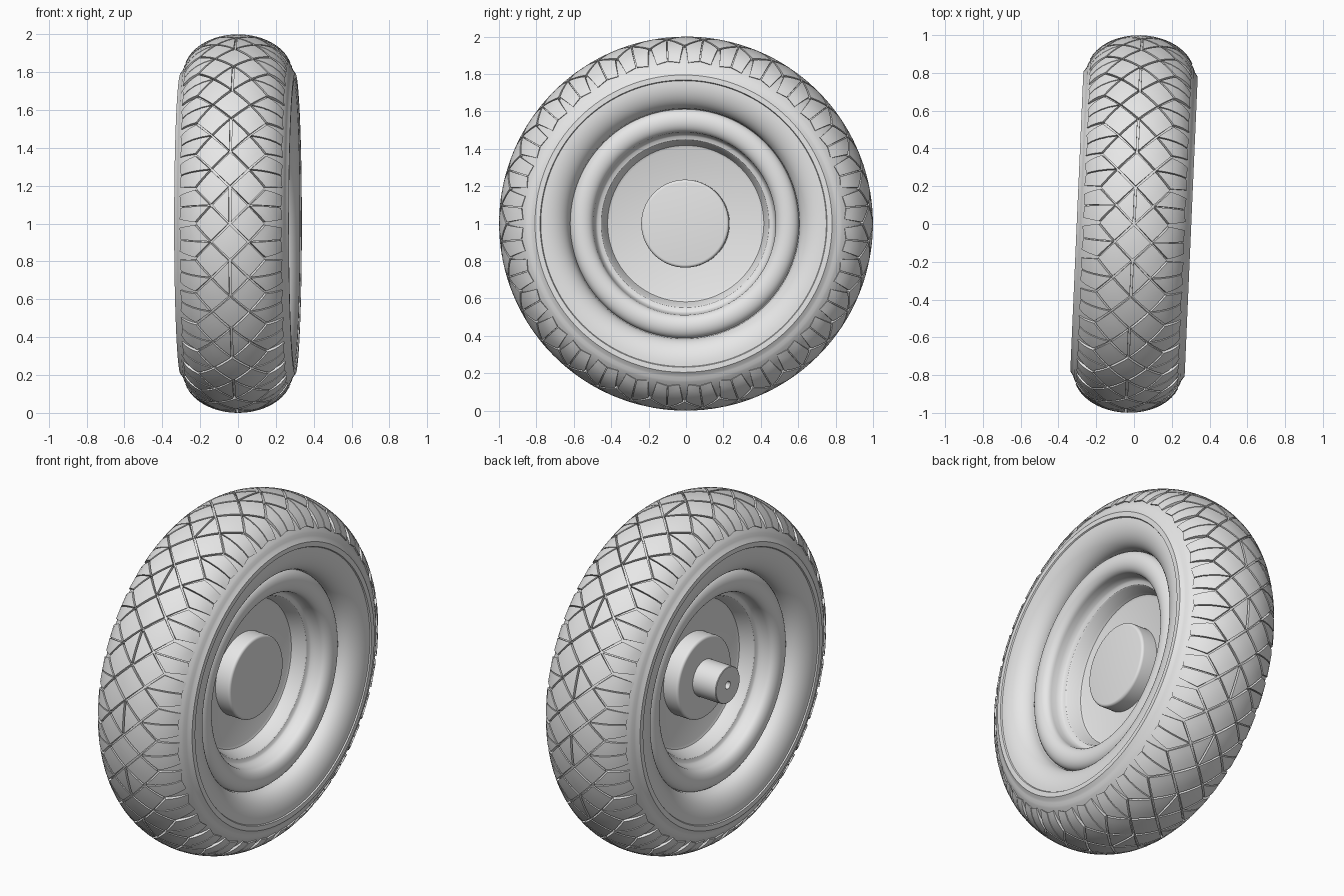
import bpy, bmesh, math
from mathutils import Matrix, Vector

if "Cube" in bpy.data.objects:
    bpy.data.objects.remove(bpy.data.objects["Cube"], do_unlink=True)

grey = bpy.data.materials.new("plain grey")
grey.use_nodes = True
grey.diffuse_color = (0.8, 0.8, 0.8, 1)
grey.node_tree.nodes["Principled BSDF"].inputs["Base Color"].default_value = (0.8, 0.8, 0.8, 1)

# The wheel's axle runs along x, turned slightly about z
PLACE = Matrix.Translation((0, 0, 1)) @ Matrix.Rotation(math.radians(-2.5), 4, 'Z')


def finish(name, bm, fix_normals=True, angle=32):
    if fix_normals:
        bmesh.ops.recalc_face_normals(bm, faces=bm.faces)
    bm.transform(PLACE)
    mesh = bpy.data.meshes.new(name)
    bm.to_mesh(mesh)
    bm.free()
    mesh.materials.append(grey)
    ob = bpy.data.objects.new(name, mesh)
    bpy.context.collection.objects.link(ob)
    bpy.ops.object.select_all(action='DESELECT')
    ob.select_set(True)
    bpy.context.view_layer.objects.active = ob
    bpy.ops.object.shade_smooth_by_angle(angle=math.radians(angle))
    return ob


def polar(r, x, a):
    return Vector((x, -r * math.cos(a), r * math.sin(a)))


def revolve(name, profile, steps=128):
    """Spin (radius, x) points around the axle."""
    bm = bmesh.new()
    verts = [bm.verts.new(polar(r, x, 0)) for r, x in profile]
    edges = [bm.edges.new(pair) for pair in zip(verts, verts[1:])]
    bmesh.ops.spin(bm, geom=verts + edges, cent=(0, 0, 0), axis=(1, 0, 0),
                   angle=math.tau, steps=steps, use_merge=True)
    bmesh.ops.remove_doubles(bm, verts=bm.verts, dist=1e-5)
    return finish(name, bm)


def arc(cr, cx, ar, ax, start, end, n):
    angles = [math.radians(start + (end - start) * i / n) for i in range(n + 1)]
    return [(cr + ar * math.cos(a), cx + ax * math.sin(a)) for a in angles]


def mirrored(half):
    return half + [(r, -x) for r, x in reversed(half)]


def crown(t, lift=0.0):
    """Point on the rounded tyre section; t = 0 is the middle of the tread."""
    return 0.8 + (0.2 + lift) * math.cos(t), (0.285 + lift) * math.sin(t)


# Tyre body: sunken under the tread, then stepped bead ring and rounded inner wall
END = 1.38
body = []
for i in range(25):
    t = END * i / 24
    body.append(crown(t, -0.02 * (1 - (t / END) ** 4)))
bead = [(0.822, 0.285), (0.812, 0.29), (0.795, 0.303), (0.768, 0.303), (0.764, 0.296)]
inner_wall = arc(0.755, 0.19, 0.14, 0.106, 90, 180, 12)
half = body + bead + inner_wall + [(0.6, 0.15)]
revolve("tyre_body", [(r, -x) for r, x in reversed(half)] + half[1:])

# Rim: rolled lip, stepped dish and flat web on both sides
lip = arc(0.55, 0.18, 0.062, 0.045, 0, 180, 14)
dish = [(0.485, 0.15), (0.476, 0.125), (0.468, 0.118), (0.45, 0.113), (0.443, 0.105),
        (0.425, 0.05), (0.418, 0.036), (0.405, 0.03), (0, 0.03)]
revolve("rim", mirrored([(0.61, 0.1)] + lip + dish))

# Hub with softened edges
hub = [(0.235, 0)] + arc(0.22, 0.11, 0.015, 0.015, 0, 90, 5) + [(0, 0.125)]
revolve("hub", mirrored(hub), 96)

# Axle stub on the right side, with a small centre hole
revolve("axle_stub", [(0.105, -0.12), (0.105, -0.277), (0.102, -0.28), (0.022, -0.28),
                      (0.022, -0.2), (0, -0.2)], 48)

# Tread blocks laid on the crown
ROWS = 32
PITCH = math.tau / ROWS
H = PITCH / 2
T = 0.36
GAP_T, GAP_A = 0.03, 0.016
tread = bmesh.new()


def block(corners, n=4):
    """Raised patch over four (t, angle) corners, with side walls."""
    area = sum(p[0] * q[1] - q[0] * p[1] for p, q in zip(corners, corners[1:] + corners[:1]))
    if area < 0:
        corners = corners[::-1]
    a, b, c, d = (Vector(p) for p in corners)
    flat = [[a.lerp(b, i / n).lerp(d.lerp(c, i / n), j / n) for j in range(n + 1)]
            for i in range(n + 1)]

    def vert(p, lift):
        return tread.verts.new(polar(*crown(p.x, lift), p.y))

    top = [[vert(p, 0) for p in row] for row in flat]
    for i in range(n):
        for j in range(n):
            tread.faces.new((top[i][j], top[i][j + 1], top[i + 1][j + 1], top[i + 1][j]))
    loop = ([(i, 0) for i in range(n)] + [(n, j) for j in range(n)]
            + [(i, n) for i in range(n, 0, -1)] + [(0, j) for j in range(n, 0, -1)])
    low = [vert(flat[i][j], -0.03) for i, j in loop]
    for k, (i, j) in enumerate(loop):
        m = (k + 1) % len(loop)
        i2, j2 = loop[m]
        tread.faces.new((top[i][j], top[i2][j2], low[m], low[k]))


def diamond(t, a):
    w, h = T - GAP_T, H - GAP_A / 2
    block([(t - w, a), (t, a - h), (t + w, a), (t, a + h)])


for row in range(ROWS):
    mid = H + row * PITCH
    h = H - GAP_A / 2
    if row % 2:
        diamond(0, mid)
    for s in (-1, 1):
        # Split centre diamond on every other row
        if row % 2 == 0:
            g = s * 0.02
            block([(g, mid - h), (s * (T - GAP_T), mid), (g, mid + h), (g, mid)])
        # Side diamond, then a shoulder lug made of two halves
        diamond(s * T, mid + H)
        for v in (-1, 1):
            block([(s * (T + GAP_T), mid + v * 0.003), (s * 2 * T, mid + v * h),
                   (s * 1.26, mid + v * h * 0.8), (s * 1.2, mid + v * 0.003)])

bmesh.ops.reverse_faces(tread, faces=[f for f in tread.faces if False])
tread.normal_update()
# Turn the whole tread outward if its winding came out reversed
first = tread.faces[:][0] if hasattr(tread.faces, "ensure_lookup_table") else None
centre = first.calc_center_median()
if first.normal.dot(Vector((0, centre.y, centre.z))) < 0:
    bmesh.ops.reverse_faces(tread, faces=tread.faces)
finish("tread_blocks", tread, fix_normals=False)
